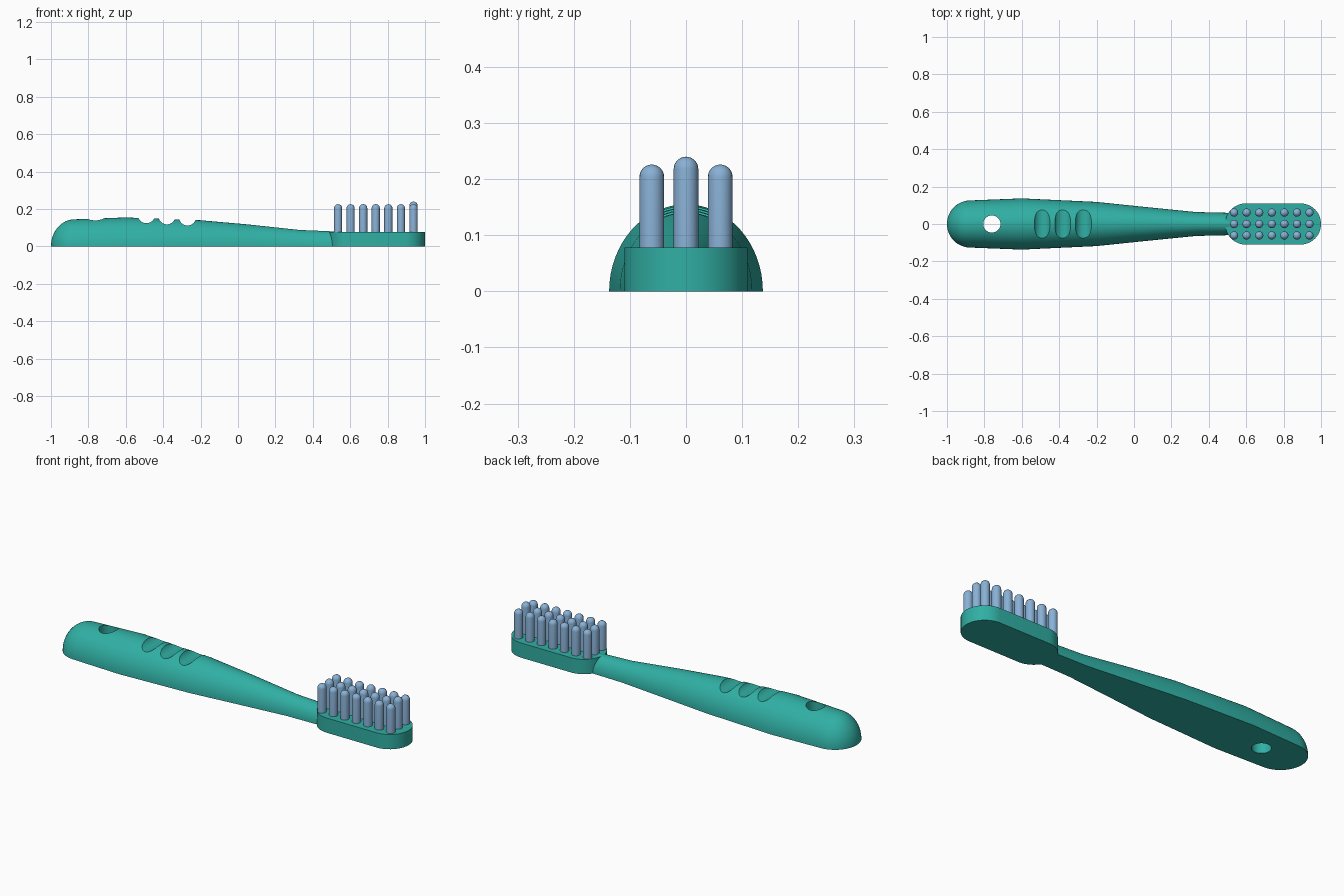
import bpy, bmesh, math

if "Cube" in bpy.data.objects:
    bpy.data.objects.remove(bpy.data.objects["Cube"])


def material(name, rgb):
    m = bpy.data.materials.new(name)
    m.diffuse_color = (*rgb, 1)
    m.use_nodes = True
    m.node_tree.nodes["Principled BSDF"].inputs["Base Color"].default_value = m.diffuse_color
    return m


teal = material("teal plastic", (0.03, 0.43, 0.37))
blue = material("pale blue bristle", (0.25, 0.44, 0.67))


def make(name, bm, mat):
    bmesh.ops.recalc_face_normals(bm, faces=bm.faces)
    me = bpy.data.meshes.new(name)
    bm.to_mesh(me)
    bm.free()
    ob = bpy.data.objects.new(name, me)
    bpy.context.collection.objects.link(ob)
    me.materials.append(mat)
    return ob


def activate(ob):
    bpy.ops.object.select_all(action='DESELECT')
    ob.select_set(True)
    bpy.context.view_layer.objects.active = ob


def smooth(ob):
    activate(ob)
    bpy.ops.object.shade_smooth_by_angle(angle=math.radians(35))


# Handle: half-elliptic sections (x, half width, height) lofted from a rounded tip
sections = []
for i in range(1, 12):
    a = i / 12 * math.pi / 2
    sections.append((-1 + 0.125 * (1 - math.cos(a)), 0.126 * math.sin(a), 0.145 * math.sin(a)))
sections += [(-0.875, 0.126, 0.145), (-0.6, 0.137, 0.155), (-0.2, 0.118, 0.14),
             (0.05, 0.092, 0.118), (0.33, 0.064, 0.088), (0.45, 0.061, 0.083), (0.54, 0.059, 0.079)]
N = 32
bm = bmesh.new()
rings = [[bm.verts.new((x, w * math.cos(math.pi * k / N), h * math.sin(math.pi * k / N)))
          for k in range(N + 1)] for x, w, h in sections]
for r, s in zip(rings, rings[1:]):
    for k in range(N + 1):
        j = (k + 1) % (N + 1)
        bm.faces.new((r[k], r[j], s[j], s[k]))
tip = bm.verts.new((-1, 0, 0))
for k in range(N + 1):
    bm.faces.new((tip, rings[0][k], rings[0][(k + 1) % (N + 1)]))
bm.faces.new(rings[-1])
handle = make("handle", bm, teal)

# Hanging hole and three thumb grooves
cuts = [(-0.76, 0.05, 0.046, 0)] + [(x, z, 0.046, math.pi / 2) for x, z in
                                    ((-0.49, 0.17), (-0.38, 0.164), (-0.27, 0.158))]
for x, z, radius, turn in cuts:
    bpy.ops.mesh.primitive_cylinder_add(vertices=40, radius=radius, depth=0.6,
                                        location=(x, 0, z), rotation=(turn, 0, 0))
    cutter = bpy.context.object
    cutter.hide_render = True
    cutter.data.materials.append(teal)
    activate(handle)
    mod = handle.modifiers.new("cut", 'BOOLEAN')
    mod.operation, mod.solver, mod.object = 'DIFFERENCE', 'EXACT', cutter
    bpy.ops.object.modifier_apply(modifier=mod.name)
    bpy.data.objects.remove(cutter)
smooth(handle)

# Head: flat-topped block with round ends
bm = bmesh.new()
R, M = 0.11, 24
outline = []
for cx, start in ((0.89, -math.pi / 2), (0.597, math.pi / 2)):
    for k in range(M + 1):
        a = start + math.pi * k / M
        outline.append(bm.verts.new((cx + R * math.cos(a), R * math.sin(a), 0)))
base = bm.faces.new(outline)
top = bmesh.ops.extrude_face_region(bm, geom=[base], use_keep_orig=True)
bmesh.ops.translate(bm, vec=(0, 0, 0.078),
                    verts=[v for v in top["geom"] if isinstance(v, bmesh.types.BMVert)])
smooth(make("head", bm, teal))


# Bristles: round-tipped rods spun around their own axis
def bristle(name, x, y, height):
    r, sides = 0.022, 20
    profile = [(r, 0.05)] + [(r * math.cos(a), height - r + r * math.sin(a))
                             for a in (i * math.pi / 12 for i in range(6))]
    bm = bmesh.new()
    loops = [[bm.verts.new((x + q * math.cos(2 * math.pi * k / sides),
                            y + q * math.sin(2 * math.pi * k / sides), z))
              for k in range(sides)] for q, z in profile]
    for a, b in zip(loops, loops[1:]):
        for k in range(sides):
            j = (k + 1) % sides
            bm.faces.new((a[k], a[j], b[j], b[k]))
    pole = bm.verts.new((x, y, height))
    for k in range(sides):
        bm.faces.new((loops[-1][k], loops[-1][(k + 1) % sides], pole))
    bm.faces.new(loops[0])
    smooth(make(name, bm, blue))


for col in range(7):
    for row in (-1, 0, 1):
        tall = col == 6 and row == 0
        bristle(f"bristle_{col + 1}_{row + 2}", 0.535 + col * 0.0672, row * 0.061,
                0.24 if tall else 0.226)
